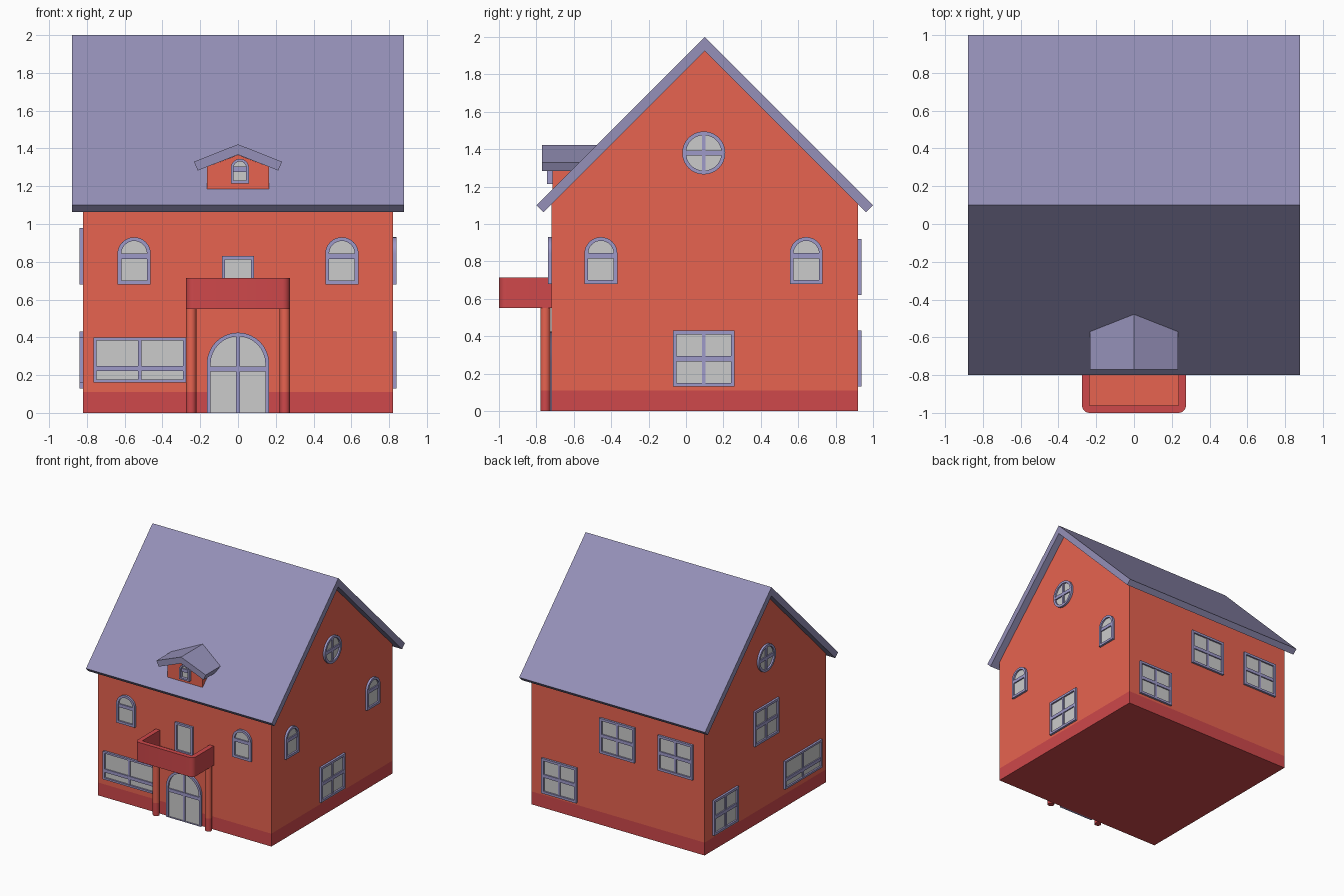
import bpy, bmesh
from math import pi, cos, sin
from mathutils import Matrix

if "Cube" in bpy.data.objects:
    bpy.data.objects.remove(bpy.data.objects["Cube"])


def material(name, rgb):
    m = bpy.data.materials.new(name)
    m.diffuse_color = (*rgb, 1)
    m.use_nodes = True
    m.node_tree.nodes["Principled BSDF"].inputs["Base Color"].default_value = m.diffuse_color
    return m


WALL = material("wall_orange", (0.80, 0.125, 0.08))
RED = material("trim_red", (0.62, 0.065, 0.07))
ROOF = material("roof_lavender", (0.30, 0.28, 0.48))
FRAME = material("frame_lavender", (0.34, 0.32, 0.58))


def build(name, bm, mat, M):
    bmesh.ops.recalc_face_normals(bm, faces=bm.faces[:])
    me = bpy.data.meshes.new(name)
    bm.to_mesh(me)
    bm.free()
    me.transform(M)
    if mat:
        me.materials.append(mat)
    ob = bpy.data.objects.new(name, me)
    bpy.context.collection.objects.link(ob)
    return ob


def prism(name, profile, d0, d1, mat=None, M=Matrix()):
    """Extrude a (u, v) outline along local y from d0 to d1."""
    bm = bmesh.new()
    a = [bm.verts.new((u, d0, v)) for u, v in profile]
    b = [bm.verts.new((u, d1, v)) for u, v in profile]
    bm.faces.new(a)
    bm.faces.new(b[::-1])
    n = len(a)
    for i in range(n):
        j = (i + 1) % n
        bm.faces.new((a[i], b[i], b[j], a[j]))
    return build(name, bm, mat, M)


def ring(name, outer, inner, depth, mat, M):
    """Raised frame between two outlines with equal point counts."""
    bm = bmesh.new()
    loops = [[bm.verts.new((u, y, v)) for u, v in pts]
             for pts, y in ((outer, 0), (outer, -depth), (inner, -depth), (inner, 0))]
    n = len(outer)
    for k in range(4):
        p, q = loops[k], loops[(k + 1) % 4]
        for i in range(n):
            j = (i + 1) % n
            bm.faces.new((p[i], p[j], q[j], q[i]))
    return build(name, bm, mat, M)


def rect(u0, u1, v0, v1):
    return [(u0, v0), (u1, v0), (u1, v1), (u0, v1)]


def arc(cu, cv, r, a0, a1, n):
    return [(cu + r * cos(a0 + (a1 - a0) * i / n), cv + r * sin(a0 + (a1 - a0) * i / n))
            for i in range(n + 1)]


def outline(kind, u, v0, v1, w, inset=0, sill=0):
    h = w / 2 - inset
    if kind == "round":
        return arc(u, (v0 + v1) / 2, h, 0, 2 * pi, 32)[:-1]
    if kind == "arch":
        return [(u - h, v0 + sill), (u + h, v0 + sill)] + arc(u, v1 - w / 2, h, 0, pi, 16)
    return rect(u - h, u + h, v0 + sill, v1 - inset)


def window(name, M, kind, u, v0, v1, w, bar=None, mullion=False, t=0.02, sill=None, depth=0.018):
    sill = t if sill is None else sill
    inner = outline(kind, u, v0, v1, w, t, sill)
    ring(name + "_frame", outline(kind, u, v0, v1, w), inner, depth, FRAME, M)
    prism(name + "_glass", inner, -0.004, 0, None, M)
    h = w / 2 - t
    if bar:
        prism(name + "_crossbar", rect(u - h, u + h, bar - 0.014, bar + 0.014), -0.014, -0.003, FRAME, M)
    if mullion:
        prism(name + "_mullion", rect(u - 0.01, u + 0.01, v0 + sill, v1 - t), -0.012, -0.003, FRAME, M)


def side(angle, x, y):
    return Matrix.Translation((x, y, 0)) @ Matrix.Rotation(angle, 4, 'Z')


FRONT, RIGHT = side(0, 0, -0.72), side(pi / 2, 0.82, 0)
BACK, LEFT = side(pi, 0, 0.92), side(-pi / 2, -0.82, 0)
ALONG_X = Matrix.Rotation(pi / 2, 4, 'Z')     # profile given as (y, z)
UPRIGHT = Matrix.Rotation(-pi / 2, 4, 'X')    # profile given as (x, y), depth is -z

# House body, plinth and main roof
prism("plinth", rect(-0.72, 0.92, 0, 0.11), -0.82, 0.82, RED, ALONG_X)
prism("house_walls", [(-0.72, 0.11), (0.92, 0.11), (0.92, 1.104), (0.1, 1.924), (-0.72, 1.104)],
      -0.82, 0.82, WALL, ALONG_X)
prism("main_roof", [(-0.8, 1.1), (0.1, 2.0), (1.0, 1.1), (0.963, 1.063), (0.1, 1.926), (-0.763, 1.063)],
      -0.88, 0.88, ROOF, ALONG_X)

# Dormer
prism("dormer_walls", [(-0.165, 1.185), (0.165, 1.185), (0.165, 1.302), (0, 1.366), (-0.165, 1.302)],
      -0.715, -0.5, WALL)
prism("dormer_roof", [(-0.233, 1.33), (0, 1.422), (0.233, 1.33), (0.213, 1.283), (0, 1.367), (-0.213, 1.283)],
      -0.77, -0.46, ROOF)
window("dormer_window", side(0, 0, -0.715), "arch", 0.01, 1.215, 1.345, 0.095, 1.29, t=0.014, depth=0.028)

# Balcony with rounded front corners, on two columns
r = 0.04
rim = ([(-0.275, -0.72)] + arc(-0.275 + r, -1 + r, r, pi, 1.5 * pi, 6)
       + arc(0.275 - r, -1 + r, r, 1.5 * pi, 2 * pi, 6)
       + [(0.275, -0.72), (0.235, -0.72), (0.235, -0.96), (-0.235, -0.96), (-0.235, -0.72)])
prism("balcony_rail", rim, -0.715, -0.55, RED, UPRIGHT)
prism("balcony_floor", rect(-0.235, 0.235, -0.96, -0.72), -0.58, -0.55, WALL, UPRIGHT)
for s, label in ((-1, "left"), (1, "right")):
    circle = arc(s * 0.248, -0.752, 0.027, 0, 2 * pi, 20)[:-1]
    prism(label + "_column", circle, -0.55, -0.11, WALL, UPRIGHT)
    prism(label + "_column_base", circle, -0.11, 0, RED, UPRIGHT)

# Front openings
window("front_door", FRONT, "arch", 0, 0, 0.425, 0.33, 0.232, True, sill=0.003)
window("balcony_door", FRONT, "rect", 0, 0.58, 0.83, 0.17, t=0.017)
window("front_wide_window", FRONT, "rect", -0.52, 0.16, 0.4, 0.49, 0.235, True, t=0.016)
for u, label in ((-0.55, "left"), (0.55, "right")):
    window("front_arched_window_" + label, FRONT, "arch", u, 0.68, 0.93, 0.176, 0.83)

# Right gable
for u, label in ((-0.455, "front"), (0.643, "rear")):
    window("right_arched_window_" + label, RIGHT, "arch", u, 0.68, 0.93, 0.176, 0.83)
window("right_square_window", RIGHT, "rect", 0.095, 0.13, 0.43, 0.33, 0.28, True)

# Left gable
window("left_wide_window", LEFT, "rect", 0.4, 0.16, 0.4, 0.5, 0.235, True, t=0.016)
window("left_low_window", LEFT, "rect", -0.645, 0.13, 0.43, 0.33, 0.28, True)
window("left_high_window", LEFT, "rect", -0.095, 0.68, 0.98, 0.33, 0.83, True)

# Round gable windows on both ends
for M, u, label in ((RIGHT, 0.095, "right"), (LEFT, -0.095, "left")):
    window(label + "_round_window", M, "round", u, 1.265, 1.495, 0.23, 1.38, True)

# Back windows
for u, v, label in ((-0.55, 0.13, "low"), (0, 0.62, "middle"), (0.55, 0.62, "high")):
    window("back_window_" + label, BACK, "rect", u, v, v + 0.3, 0.33, v + 0.15, True)

# Smooth curved parts, keep edges sharp
for ob in bpy.context.collection.objects:
    ob.select_set(True)
    bpy.context.view_layer.objects.active = ob
bpy.ops.object.shade_smooth_by_angle()
